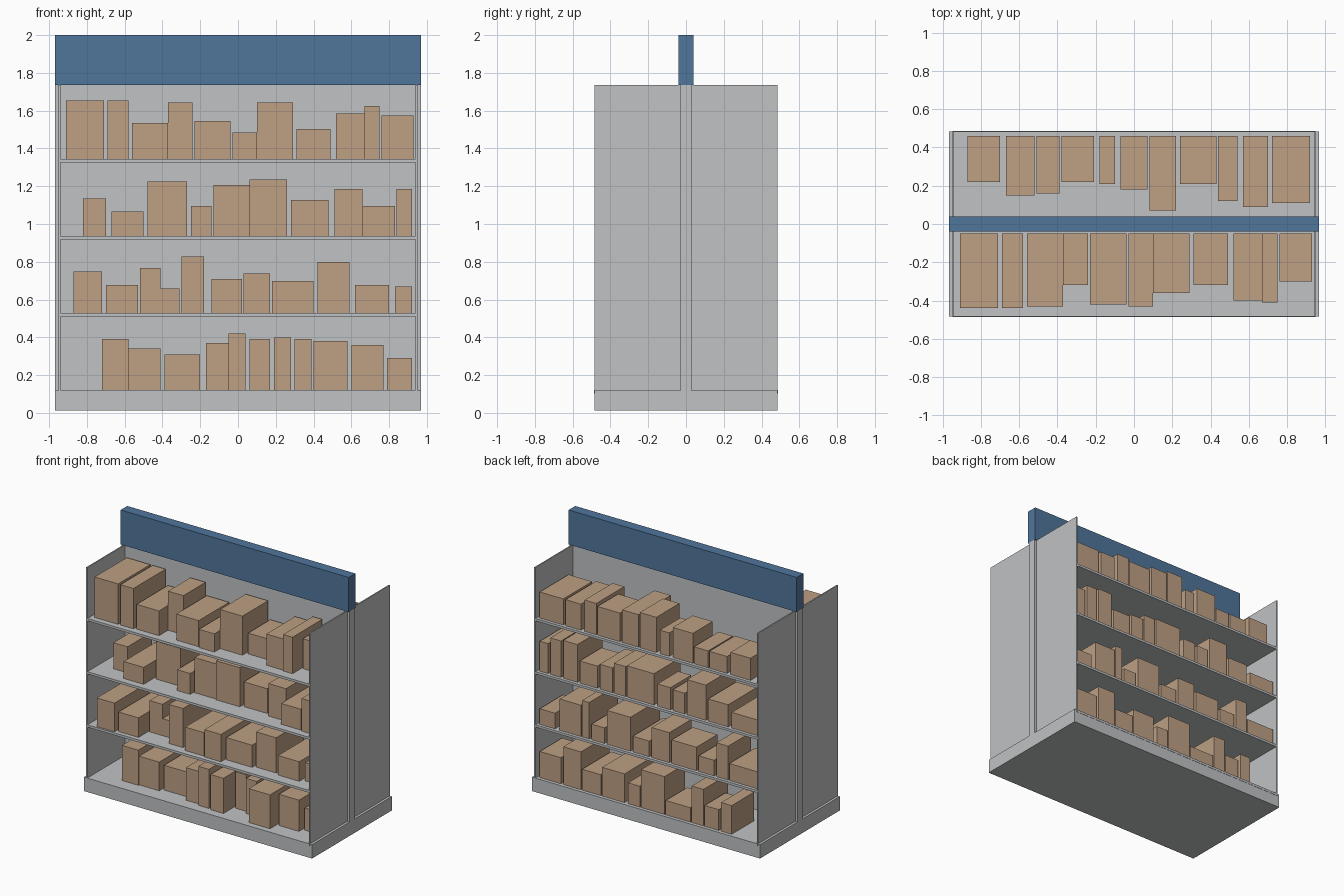
import bpy
import random

default_cube = bpy.data.objects.get("Cube")
if default_cube:
    bpy.data.objects.remove(default_cube, do_unlink=True)

random.seed(4)


def make_material(name, red, green, blue):
    material = bpy.data.materials.new(name)
    material.use_nodes = True
    color = (red, green, blue, 1)
    material.diffuse_color = color
    shader = material.node_tree.nodes["Principled BSDF"]
    shader.inputs["Base Color"].default_value = color
    return material


grey_metal = make_material("light grey metal", .53, .54, .55)
cardboard = make_material("tan cardboard", .51, .35, .23)
sign_blue = make_material("sign blue", .08, .18, .33)


def make_box(name, x_range, y_range, z_range, material):
    """Add a box spanning the given ranges on each axis."""
    ranges = (x_range, y_range, z_range)
    center = [(low + high) / 2 for low, high in ranges]
    size = [abs(high - low) for low, high in ranges]
    bpy.ops.mesh.primitive_cube_add(size=1, location=center)
    box = bpy.context.object
    box.name = name
    box.scale = size
    bpy.ops.object.transform_apply(location=False, rotation=False, scale=True)
    box.data.materials.append(material)
    return box


# Overall proportions
half_width = .968
half_depth = .484
inner_width = .95
panel_thickness = .01
spine = .03
floor = .012
deck_top = .12
body_top = 1.735
shelf_gap = .408
shelf_thickness = .018

# Base, central spine wall and header sign
make_box("base_plinth", (-half_width, half_width), (-half_depth, half_depth),
         (floor, deck_top - .001), grey_metal)
make_box("spine_wall", (-half_width, half_width), (-spine, spine),
         (floor, body_top), grey_metal)
make_box("header_sign", (-half_width, half_width), (-.04, .04),
         (body_top, 2), sign_blue)

# Thin end panels and shelves on both faces of the spine
for face, side in (("front", -1), ("back", 1)):
    depth_range = (side * spine, side * half_depth)
    for end, direction in (("right", -1), ("left", 1)):
        make_box(f"{face}_{end}_end_panel",
                 (direction * (inner_width - panel_thickness), direction * inner_width),
                 depth_range, (deck_top, body_top), grey_metal)
    for level in range(4):
        top = deck_top + level * shelf_gap
        reach = side * (half_depth + (.002 if level == 0 else 0))
        make_box(f"{face}_shelf_{level}",
                 (-inner_width + .001, inner_width - .001),
                 (side * spine, reach),
                 (top - shelf_thickness, top), grey_metal)


def stock_shelf(face, level, cartons, depths=None):
    """Place cartons given as (left edge, width, height) in hundredths.

    Front cartons stand against the spine, back cartons line up with the
    shelf edge.
    """
    shelf_top = deck_top + level * shelf_gap
    for index, (left, width, height) in enumerate(cartons):
        if depths:
            depth = depths[index] / 100
        else:
            depth = random.uniform(.24, .38)
        if face == "front":
            y_range = (-.05 - depth, -.05)
        else:
            y_range = (.46 - depth, .46)
        make_box(f"{face}_carton_{level}_{index}",
                 (left / 100, (left + width) / 100), y_range,
                 (shelf_top, shelf_top + height / 100), cardboard)


# Cartons on the front face, bottom shelf to top shelf
stock_shelf("front", 0, [
    (-72, 14, 27), (-58, 17, 22), (-39, 19, 19), (-17, 12, 25),
    (-5, 9, 30), (6, 11, 27), (19, 9, 28), (30, 9, 27),
    (40, 18, 26), (60, 17, 24), (79, 13, 17),
], [33, 32, 29, 34, 36, 37, 25, 28, 39, 31, 27])
stock_shelf("front", 1, [
    (-87, 15, 22), (-70, 17, 15), (-52, 11, 24), (-41, 10, 13),
    (-30, 12, 30), (-14, 16, 18), (3, 14, 21), (18, 22, 17),
    (42, 17, 27), (62, 18, 15), (83, 9, 14),
], [42, 40, 28, 28, 36, 39, 40, 35, 33, 35, 32])
stock_shelf("front", 2, [
    (-82, 12, 20), (-67, 17, 13), (-48, 21, 29), (-25, 11, 16),
    (-13, 19, 27), (6, 20, 30), (28, 20, 19), (51, 15, 25),
    (66, 17, 16), (84, 8, 25),
], [29, 38, 26, 33, 29, 30, 28, 31, 37, 38])
stock_shelf("front", 3, [
    (-91, 20, 31), (-69, 11, 31), (-56, 19, 19), (-37, 13, 30),
    (-23, 19, 20), (-3, 13, 14), (10, 19, 30), (31, 18, 16),
    (52, 15, 24), (67, 8, 28), (76, 17, 23),
], [39, 39, 38, 27, 37, 38, 31, 27, 35, 36, 25])

# Cartons on the back face, bottom shelf to top shelf
stock_shelf("back", 0, [
    (-71, 9, 22), (-60, 12, 16), (-47, 10, 28), (-36, 21, 11),
    (-14, 20, 29), (7, 10, 16), (20, 19, 22), (40, 16, 16),
    (57, 15, 29), (74, 18, 20),
])
stock_shelf("back", 1, [
    (-93, 24, 13), (-68, 10, 26), (-56, 13, 12), (-41, 21, 18),
    (-18, 15, 23), (-1, 14, 12), (15, 20, 26), (37, 11, 12),
    (50, 6, 28), (57, 18, 24), (79, 13, 12),
])
stock_shelf("back", 2, [
    (-93, 22, 12), (-68, 17, 17), (-49, 16, 27), (-31, 10, 16),
    (-19, 11, 17), (-5, 23, 24), (19, 10, 23), (30, 11, 19),
    (43, 15, 17), (60, 12, 29), (74, 9, 28), (85, 7, 23),
])
stock_shelf("back", 3, [
    (-87, 17, 17), (-67, 15, 13), (-51, 12, 13), (-38, 17, 23),
    (-18, 8, 18), (-7, 14, 27), (8, 14, 25), (24, 19, 22),
    (44, 10, 24), (57, 13, 20), (72, 20, 20),
], [24, 31, 30, 24, 25, 28, 39, 25, 34, 37, 35])
